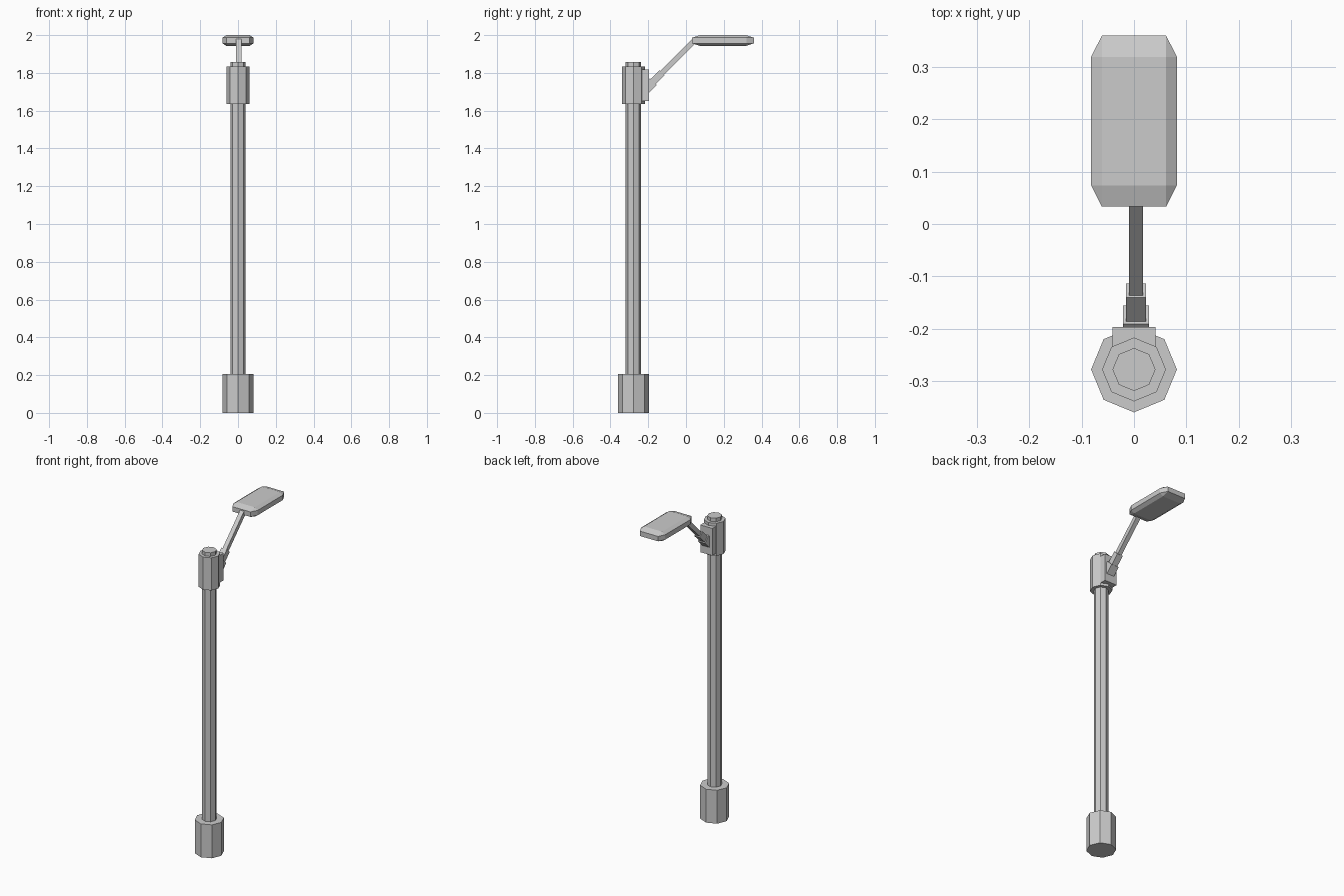
import bpy, bmesh
from mathutils import Vector

if "Cube" in bpy.data.objects:
    bpy.data.objects.remove(bpy.data.objects["Cube"])

POLE_Y = -0.278


def finish(name, bm):
    bmesh.ops.recalc_face_normals(bm, faces=bm.faces)
    mesh = bpy.data.meshes.new(name)
    bm.to_mesh(mesh)
    bm.free()
    obj = bpy.data.objects.new(name, mesh)
    bpy.context.collection.objects.link(obj)
    return obj


def octagon(name, radius, z0, z1):
    bm = bmesh.new()
    bmesh.ops.create_cone(bm, cap_ends=True, segments=8, radius1=radius,
                          radius2=radius, depth=z1 - z0)
    bmesh.ops.translate(bm, verts=bm.verts, vec=(0, POLE_Y, (z0 + z1) / 2))
    return finish(name, bm)


def box(name, lo, hi, chamfer=0):
    """Box between two corners; chamfer is a fraction applied before scaling."""
    lo, hi = Vector(lo), Vector(hi)
    bm = bmesh.new()
    bmesh.ops.create_cube(bm, size=1)
    if chamfer:
        bmesh.ops.bevel(bm, geom=bm.edges[:], offset=chamfer, segments=1,
                        affect='EDGES', profile=0.5)
    bmesh.ops.scale(bm, verts=bm.verts, vec=hi - lo)
    bmesh.ops.translate(bm, verts=bm.verts, vec=(lo + hi) / 2)
    return finish(name, bm)


def strut(name, y0, y1, half):
    """Square bar along the 45 degree arm axis z = y + 1.927."""
    bm = bmesh.new()
    rings = []
    k = half * 0.7071
    for y in (y0, y1):
        z = y + 1.927
        rings.append([bm.verts.new((0.004 + sx * half, y - s * k, z + s * k))
                      for sx, s in ((-1, -1), (1, -1), (1, 1), (-1, 1))])
    a, b = rings
    bm.faces.new(a)
    bm.faces.new(b)
    for i in range(4):
        j = (i + 1) % 4
        bm.faces.new((a[i], a[j], b[j], b[i]))
    return finish(name, bm)


# Pole, base and upper collar
octagon("pole", 0.041, 0.0, 1.857)
octagon("base", 0.082, 0.0, 0.205)
octagon("collar", 0.061, 1.635, 1.835)

# Bracket plate on the collar
box("bracket_plate", (-0.041, -0.24, 1.65), (0.041, -0.197, 1.817))

# Stepped socket and the slanted arm
strut("arm_socket", -0.213, -0.173, 0.025)
strut("arm_sleeve", -0.19, -0.127, 0.019)
strut("arm", -0.19, 0.045, 0.0135)

# Lamp head with chamfered edges
box("lamp_head", (-0.082, 0.033, 1.943), (0.082, 0.36, 2.0), chamfer=0.125)
# Slightly deepen the chamfer vertically
for v in bpy.data.objects["lamp_head"].data.vertices:
    if abs(v.co.z - 1.9715) < 0.025:
        v.co.z = 1.9715 + (v.co.z - 1.9715) * 0.7
